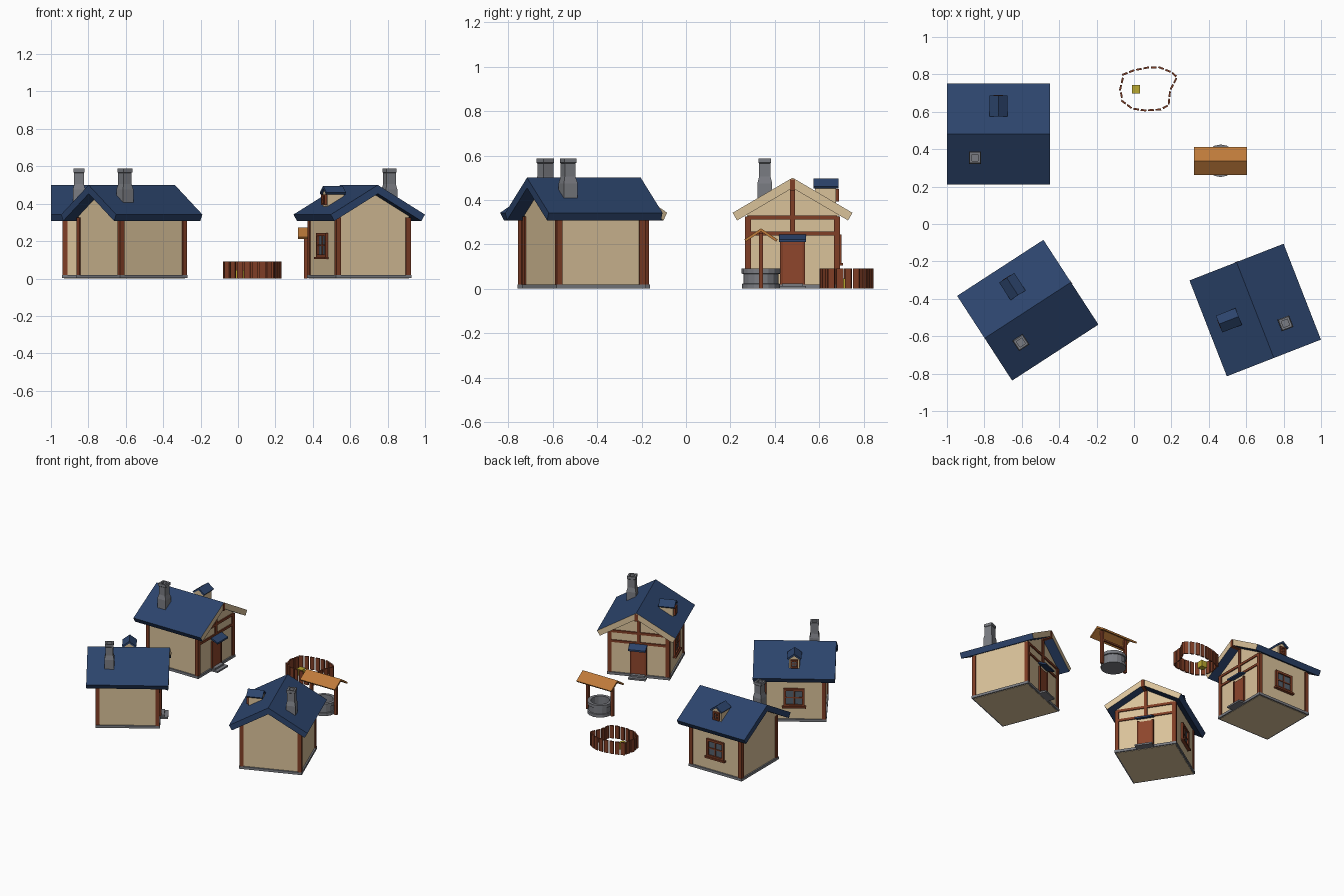
import bpy, bmesh, math
from mathutils import Matrix, Vector

if "Cube" in bpy.data.objects:
    bpy.data.objects.remove(bpy.data.objects["Cube"])


def material(name, rgb):
    m = bpy.data.materials.new(name)
    lin = [((c / 255 + 0.055) / 1.055) ** 2.4 for c in rgb]
    m.diffuse_color = (*lin, 1)
    m.use_nodes = True
    m.node_tree.nodes["Principled BSDF"].inputs["Base Color"].default_value = m.diffuse_color
    return m


CREAM = material("plaster", (218, 194, 154))
NAVY = material("roof_blue", (44, 68, 108))
WOOD = material("timber", (128, 62, 38))
DOOR = material("door_wood", (142, 70, 44))
ORANGE = material("well_roof_wood", (190, 122, 58))
YELLOW = material("straw", (186, 168, 48))
STONE = material("stone", (122, 124, 130))
GLASS = material("glass", (84, 96, 108))


def finish(name, bm, mat, M):
    bmesh.ops.recalc_face_normals(bm, faces=bm.faces)
    me = bpy.data.meshes.new(name)
    bm.to_mesh(me)
    bm.free()
    ob = bpy.data.objects.new(name, me)
    ob.matrix_world = M
    me.materials.append(mat)
    bpy.context.collection.objects.link(ob)
    return ob


def prism(name, pts, x0, x1, mat, M):
    """Extrude a (y, z) outline along x."""
    bm = bmesh.new()
    a = [bm.verts.new((x0, y, z)) for y, z in pts]
    b = [bm.verts.new((x1, y, z)) for y, z in pts]
    bm.faces.new(a)
    bm.faces.new(b)
    for i in range(len(pts)):
        j = (i + 1) % len(pts)
        bm.faces.new((a[i], a[j], b[j], b[i]))
    return finish(name, bm, mat, M)


def box(name, x, y, z, mat, M):
    return prism(name, [(y[0], z[0]), (y[1], z[0]), (y[1], z[1]), (y[0], z[1])],
                 x[0], x[1], mat, M)


def chevron(half, eave, apex, t):
    """Roof outline with thickness t square to the slope."""
    a = math.atan2(apex - eave, half)
    dx, dz = t * math.sin(a), t * math.cos(a)
    return [(-half, eave), (0, apex), (half, eave),
            (half - dx, eave - dz), (0, apex - t / math.cos(a)), (-half + dx, eave - dz)]


def lathe(name, outline, sides, mat, M, turn=0.0):
    """Turn a closed (r, z) outline about z."""
    bm = bmesh.new()
    rings = []
    for i in range(sides):
        a = turn + 2 * math.pi * i / sides
        rings.append([bm.verts.new((r * math.cos(a), r * math.sin(a), z)) for r, z in outline])
    n = len(outline)
    for i in range(sides):
        p, q = rings[i], rings[(i + 1) % sides]
        for k in range(n):
            bm.faces.new((p[k], q[k], q[(k + 1) % n], p[(k + 1) % n]))
    return finish(name, bm, mat, M)


def window(name, x, zc, w, h, bar, M):
    """Framed window with a cross, facing local +x."""
    box(name + "_glass", (x - 0.01, x + 0.004), (-w, w), (zc - h, zc + h), GLASS, M)
    for s in (-1, 1):
        box(name + "_jamb", (x - 0.01, x + 0.014), (s * w - bar, s * w + bar),
            (zc - h, zc + h), WOOD, M)
        box(name + "_rail", (x - 0.01, x + 0.014), (-w - bar, w + bar),
            (zc + s * h - bar, zc + s * h + bar), WOOD, M)
    box(name + "_mullion", (x, x + 0.009), (-bar / 2, bar / 2), (zc - h, zc + h), WOOD, M)
    box(name + "_crossbar", (x, x + 0.009), (-w, w), (zc - bar / 2, zc + bar / 2), WOOD, M)


def house(cx, cy, deg):
    M = Matrix.Translation((cx, cy, 0)) @ Matrix.Rotation(math.radians(deg), 4, 'Z')
    L = M @ Matrix.Rotation(math.pi / 2, 4, 'Z')     # frame facing the window side

    # walls, gables and stone plinth
    box("walls", (-0.206, 0.206), (-0.206, 0.206), (0, 0.31), CREAM, M)
    prism("gables", [(-0.206, 0.31), (0.206, 0.31), (0.206, 0.335), (0, 0.456), (-0.206, 0.335)],
          -0.206, 0.206, CREAM, M)
    box("plinth", (-0.216, 0.216), (-0.216, 0.216), (0.002, 0.02), STONE, M)

    # roof, with a plaster coloured front edge
    roof = prism("roof", chevron(0.27, 0.342, 0.5, 0.04), -0.275, 0.275, NAVY, M)
    roof.data.materials.append(CREAM)
    for p in roof.data.polygons:
        if p.center.x > 0.27:
            p.material_index = 1

    # timber frame
    for sx in (-0.2, 0.2):
        for sy in (-0.2, 0.2):
            box("corner_post", (sx - 0.0135, sx + 0.0135), (sy - 0.0135, sy + 0.0135),
                (0.02, 0.325), WOOD, M)
    box("lower_beam", (0.2, 0.213), (-0.2, 0.2), (0.24, 0.257), WOOD, M)
    box("upper_beam", (0.2, 0.213), (-0.2, 0.2), (0.312, 0.33), WOOD, M)
    box("king_post", (0.2, 0.214), (-0.011, 0.011), (0.25, 0.458), WOOD, M)
    box("ridge_beam_end", (0.2, 0.277), (-0.011, 0.011), (0.44, 0.492), WOOD, M)

    # door, awning and steps
    box("door", (0.2, 0.214), (-0.045, 0.045), (0.02, 0.21), DOOR, M)
    for s in (-1, 1):
        box("door_jamb", (0.2, 0.219), (s * 0.05 - 0.006, s * 0.05 + 0.006),
            (0.02, 0.215), WOOD, M)
    # awning profile lies in the depth plane, so extrude it sideways
    prism("awning", [(-0.2, 0.25), (-0.265, 0.222), (-0.265, 0.21), (-0.2, 0.236)],
          -0.06, 0.06, NAVY, M @ Matrix.Rotation(math.pi / 2, 4, 'Z'))
    box("lower_step", (0.21, 0.265), (-0.06, 0.06), (0, 0.012), STONE, M)
    box("upper_step", (0.21, 0.24), (-0.048, 0.048), (0.01, 0.024), STONE, M)

    # side window
    window("side_window", 0.206, 0.178, 0.062, 0.058, 0.008, L)
    box("window_sill", (0.2, 0.228), (-0.08, 0.08), (0.104, 0.116), WOOD, L)

    # dormer
    prism("dormer_body", [(-0.036, 0.365), (0.036, 0.365), (0.036, 0.458), (0, 0.484), (-0.036, 0.458)],
          0.1, 0.195, CREAM, L)
    prism("dormer_roof", chevron(0.048, 0.46, 0.496, 0.012), 0.095, 0.207, NAVY, L)
    window("dormer_window", 0.195, 0.421, 0.02, 0.024, 0.005, L)

    # chimney: wide base, taper, hollow top
    k = math.sqrt(0.5)
    lathe("chimney", [(0.033 / k, 0.38), (0.033 / k, 0.475), (0.026 / k, 0.505), (0.026 / k, 0.565),
                      (0.029 / k, 0.568), (0.029 / k, 0.587), (0.017 / k, 0.587),
                      (0.017 / k, 0.54), (0, 0.54), (0, 0.38)],
          4, STONE, M @ Matrix.Translation((-0.125, -0.125, 0)), math.pi / 4)


house(-0.725, 0.48, 0)
house(-0.568, -0.461, 33)
house(0.648, -0.46, 111.3)

# well
W = Matrix.Translation((0.463, 0.338, 0))
lathe("well_wall", [(0, 0), (0.085, 0), (0.085, 0.022), (0.079, 0.024), (0.079, 0.066),
                    (0.087, 0.068), (0.087, 0.09), (0.064, 0.09), (0.064, 0.03), (0, 0.03)],
      16, STONE, W)
for s in (-1, 1):
    box("well_post", (s * 0.1 - 0.009, s * 0.1 + 0.009), (-0.009, 0.009), (0, 0.25), WOOD, W)
box("well_axle", (-0.1, 0.1), (-0.006, 0.006), (0.178, 0.19), WOOD, W)
prism("well_roof", chevron(0.075, 0.222, 0.272, 0.012), -0.142, 0.142, ORANGE, W)

# fence: planks spaced evenly along a closed path
path = [Vector(p) for p in [
    (0.23, 0.785), (0.2, 0.812), (0.14, 0.836), (0.08, 0.838), (0.0, 0.822), (-0.055, 0.8),
    (-0.074, 0.72), (-0.06, 0.655), (-0.01, 0.617), (0.06, 0.607), (0.14, 0.612),
    (0.185, 0.635), (0.193, 0.715)]]
segs = [(p, path[(i + 1) % len(path)]) for i, p in enumerate(path)]
total = sum((b - a).length for a, b in segs)
count = 22
for i in range(count):
    d = (i + 0.5) * total / count
    for a, b in segs:
        n = (b - a).length
        if d <= n:
            break
        d -= n
    pos, t = a.lerp(b, d / n), b - a
    F = Matrix.Translation((pos.x, pos.y, 0)) @ Matrix.Rotation(math.atan2(t.y, t.x), 4, 'Z')
    box("fence_plank", (-0.015, 0.015), (-0.005, 0.005), (0, 0.092), WOOD, F)

# straw bale inside the fence
box("straw_bale", (-0.012, 0.032), (0.698, 0.742), (0, 0.046), YELLOW, Matrix.Identity(4))
